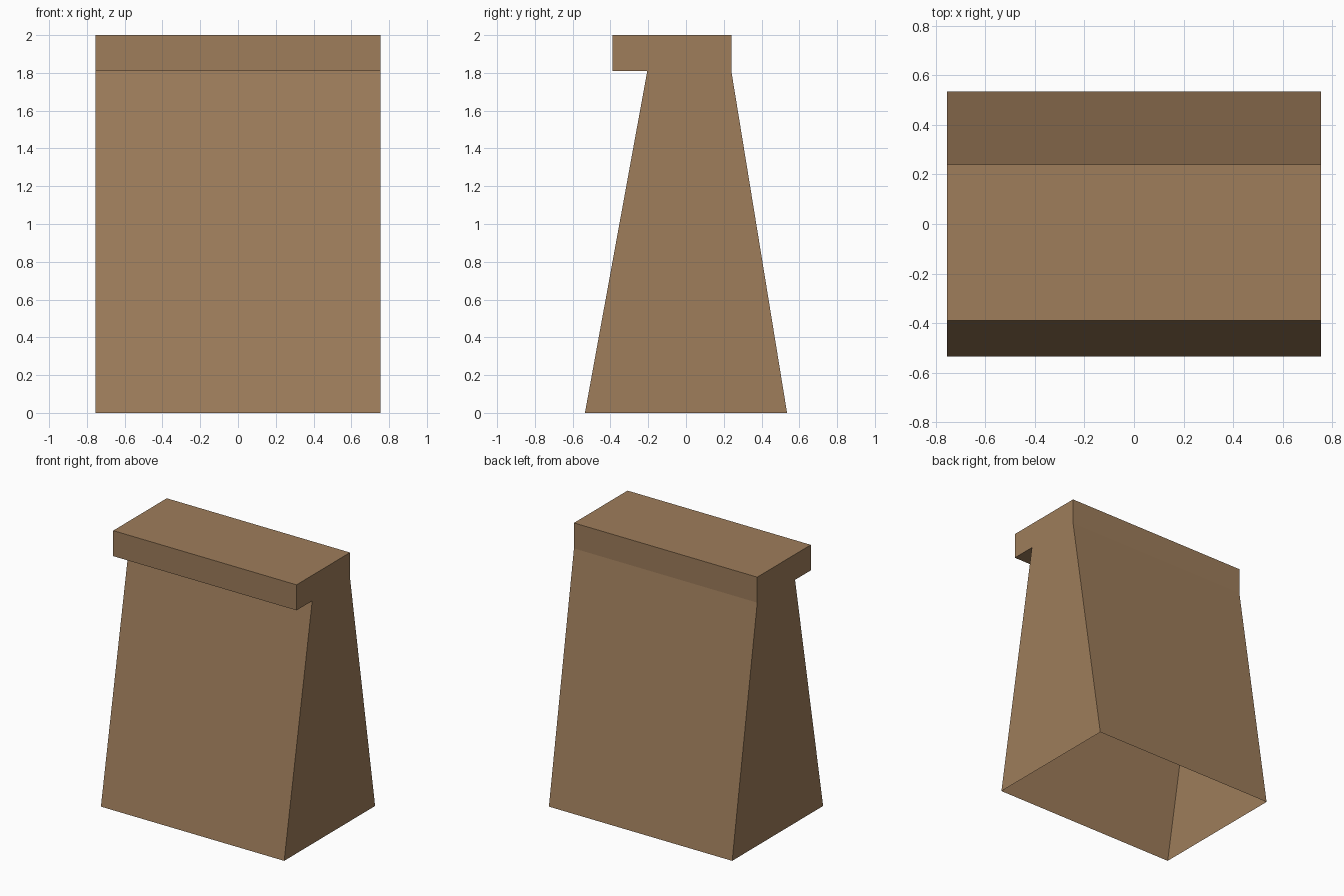
import bpy, bmesh

if "Cube" in bpy.data.objects:
    bpy.data.objects.remove(bpy.data.objects["Cube"])

HALF_WIDTH = 0.755

# Side profile (y, z), from front bottom edge over the folded top to back bottom edge
PROFILE = [(-0.535, 0), (-0.205, 1.81), (-0.39, 1.81), (-0.39, 2.0),
           (0.24, 2.0), (0.24, 1.81), (0.535, 0)]

paper = bpy.data.materials.new("brown paper")
paper.diffuse_color = (0.342, 0.205, 0.104, 1)
paper.use_nodes = True
paper.node_tree.nodes["Principled BSDF"].inputs["Base Color"].default_value = paper.diffuse_color

# Paper bag: thin shell, open underneath
bm = bmesh.new()
left = [bm.verts.new((-HALF_WIDTH, y, z)) for y, z in PROFILE]
right = [bm.verts.new((HALF_WIDTH, y, z)) for y, z in PROFILE]

# Front, folded lip, top and back panels
for i in range(len(PROFILE) - 1):
    bm.faces.new((left[i], right[i], right[i + 1], left[i + 1]))

# Side panels
bm.faces.new(left)
bm.faces.new(right[::-1])
bm.normal_update()

mesh = bpy.data.meshes.new("paper_bag")
bm.to_mesh(mesh)
bm.free()
mesh.materials.append(paper)
bag = bpy.data.objects.new("paper_bag", mesh)
bpy.context.collection.objects.link(bag)
